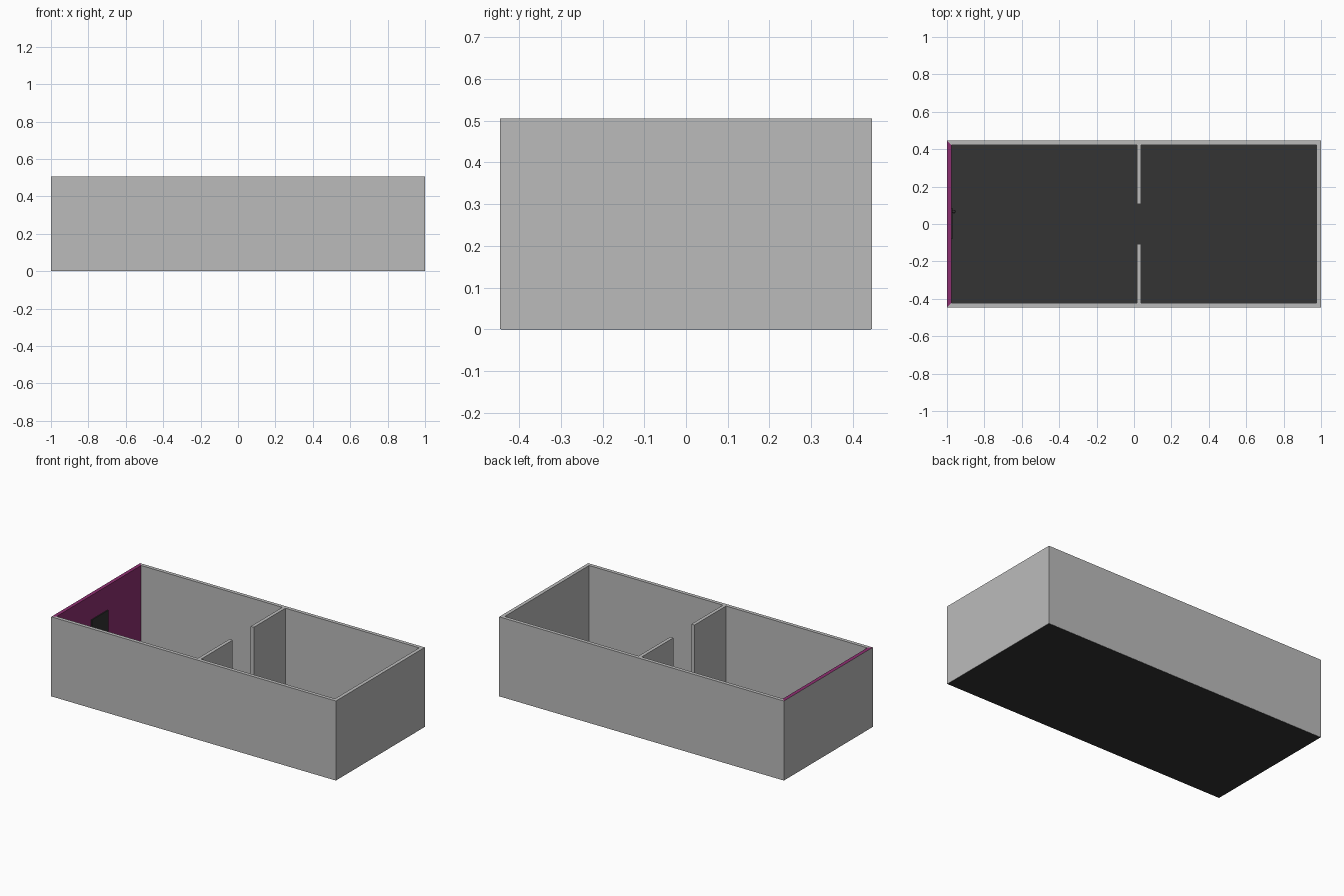
import bpy
import bmesh

default = bpy.data.objects.get("Cube")
if default:
    bpy.data.objects.remove(default, do_unlink=True)

X, Y, H, T = 1.0, 0.446, 0.506, 0.023   # half length, half width, height, wall thickness
FLOOR = 0.005


def material(name, colour):
    m = bpy.data.materials.new(name)
    m.use_nodes = True
    m.diffuse_color = (*colour, 1)
    m.node_tree.nodes["Principled BSDF"].inputs["Base Color"].default_value = (*colour, 1)
    return m


grey = material("wall grey", (0.5, 0.5, 0.5))
purple = material("accent purple", (0.27, 0.029, 0.165))
dark = material("floor charcoal", (0.033, 0.033, 0.033))


def prism(name, footprint, z0, z1, *mats):
    """Extrude a flat footprint from z0 up to z1."""
    bm = bmesh.new()
    base = bm.faces.new([bm.verts.new((x, y, z0)) for x, y in footprint])
    top = bmesh.ops.extrude_face_region(bm, geom=[base])["geom"]
    bmesh.ops.translate(bm, vec=(0, 0, z1 - z0),
                        verts=[v for v in top if isinstance(v, bmesh.types.BMVert)])
    bmesh.ops.recalc_face_normals(bm, faces=bm.faces)
    mesh = bpy.data.meshes.new(name)
    bm.to_mesh(mesh)
    bm.free()
    for m in mats:
        mesh.materials.append(m)
    ob = bpy.data.objects.new(name, mesh)
    bpy.context.collection.objects.link(ob)
    return ob


def box(name, x0, x1, y0, y1, z0, z1, mat):
    return prism(name, [(x0, y0), (x1, y0), (x1, y1), (x0, y1)], z0, z1, mat)


# Floor slab
box("floor", -X + 0.002, X - 0.002, -Y + 0.002, Y - 0.002, 0, FLOOR, dark)

# Outer walls with mitred corners
outer = [(-X, -Y), (X, -Y), (X, Y), (-X, Y)]
inner = [(-X + T, -Y + T), (X - T, -Y + T), (X - T, Y - T), (-X + T, Y - T)]
walls = {}
for i, name in enumerate(["front_wall", "left_wall", "back_wall", "accent_wall"]):
    j = (i + 1) % 4
    walls[name] = prism(name, [outer[i], outer[j], inner[j], inner[i]], 0.001, H, grey, purple)

# Accent wall: inner face and top edge are painted
for f in walls["accent_wall"].data.polygons:
    if f.normal.x > 0.9 or f.normal.z > 0.9:
        f.material_index = 1

# Partition in two halves with a full-height opening
for name, side in (("partition_front", -1), ("partition_back", 1)):
    y0, y1 = sorted((side * 0.106, side * (Y - T)))
    box(name, 0.015, 0.037, y0, y1, FLOOR, H, grey)

# Door plate and handle on the accent wall
door_x = -X + T
box("door", door_x, door_x + 0.006, -0.08, 0.086, FLOOR, 0.353, dark)
bpy.ops.mesh.primitive_uv_sphere_add(segments=16, ring_count=8, radius=0.009,
                                     location=(door_x + 0.014, 0.066, 0.17))
knob = bpy.context.object
knob.name = "door_knob"
knob.data.materials.append(dark)
bpy.ops.object.shade_smooth()
